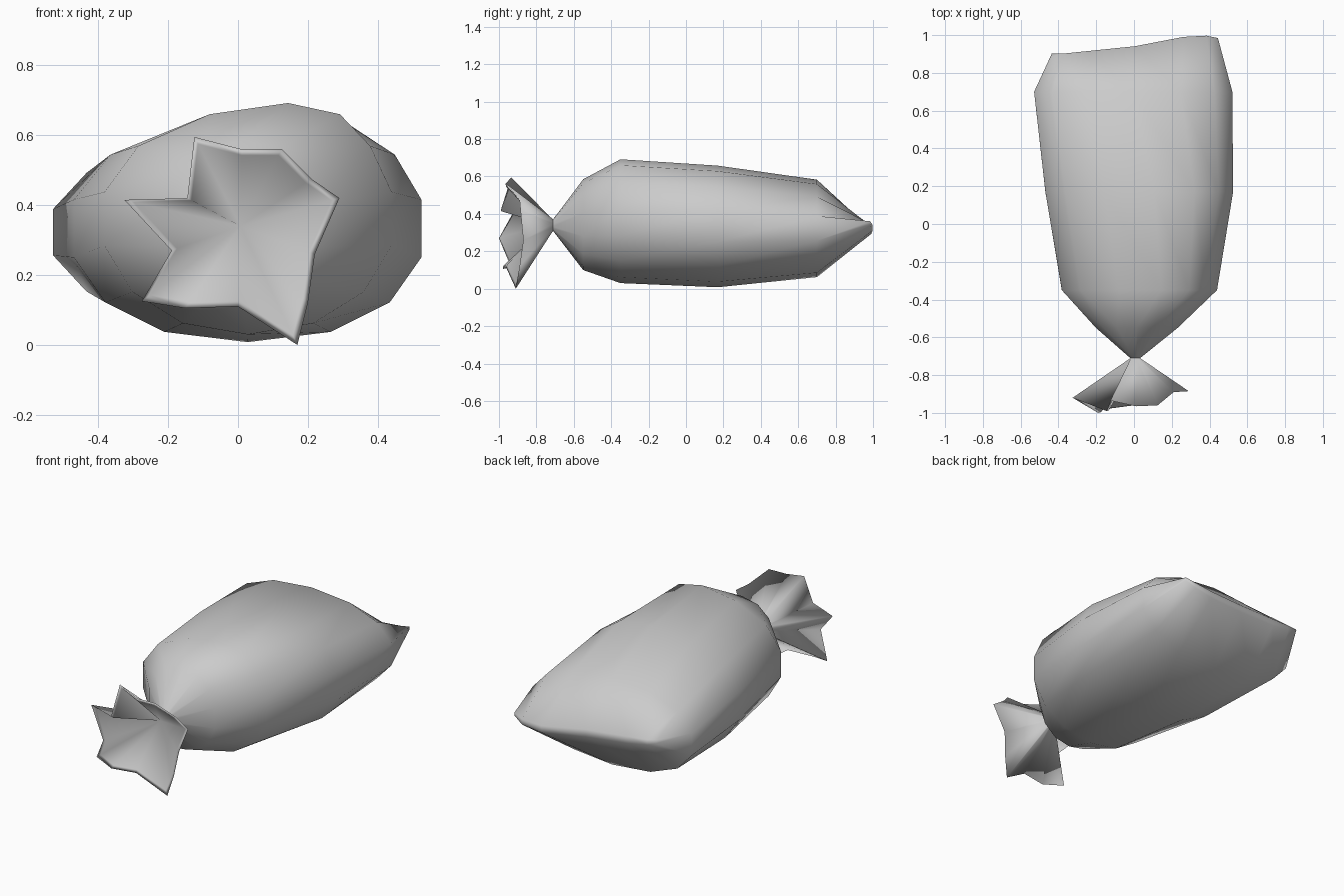
import bpy, math
from mathutils import Vector

if "Cube" in bpy.data.objects:
    bpy.data.objects.remove(bpy.data.objects["Cube"])

SIDES = 14


def loft(name, rings, angle, cap_end=None):
    """Skin equal-length rings; the last ring ends in strips or a centre point."""
    n = len(rings[0])
    verts = [v for r in rings for v in r]
    faces = []
    for k in range(len(rings) - 1):
        a, b = k * n, (k + 1) * n
        for i in range(n):
            j = (i + 1) % n
            faces.append((a + i, a + j, b + j, b + i))
    loop = list(range(len(verts) - n, len(verts)))
    if cap_end == 'strips':
        # bridge the narrow end loop from upper to lower edge
        loop = loop[n // 4 + 1:] + loop[:n // 4 + 1]
        for i in range(n // 2 - 1):
            faces.append((loop[i], loop[i + 1], loop[n - 2 - i], loop[n - 1 - i]))
    elif cap_end is not None:
        verts.append(cap_end)
        faces += [(loop[i], loop[(i + 1) % n], len(verts) - 1) for i in range(n)]
    me = bpy.data.meshes.new(name)
    me.from_pydata([tuple(v) for v in verts], [], faces)
    ob = bpy.data.objects.new(name, me)
    bpy.context.collection.objects.link(ob)
    bpy.ops.object.select_all(action='DESELECT')
    ob.select_set(True)
    bpy.context.view_layer.objects.active = ob
    bpy.ops.object.mode_set(mode='EDIT')
    bpy.ops.mesh.select_all(action='SELECT')
    bpy.ops.mesh.normals_make_consistent(inside=False)
    bpy.ops.object.mode_set(mode='OBJECT')
    bpy.ops.object.shade_smooth_by_angle(angle=math.radians(angle))
    return ob


def spow(v, e):
    return math.copysign(abs(v) ** e, v) if abs(v) > 1e-6 else 0.0


def section(y, x0, x1, z0, z1, peak=0.0, power=2.2):
    """Rounded cross-section; peak shifts the crown sideways."""
    reach = spow(math.cos(math.pi / SIDES / 2 * 2 / 2), 2 / power)
    pts = []
    for i in range(SIDES):
        a = 2 * math.pi * i / SIDES + math.pi / 2
        u = spow(math.cos(a), 2 / power) / reach
        w = spow(math.sin(a), 2 / power)
        x = (x0 + x1) / 2 + u * (x1 - x0) / 2 + peak * max(w, 0) ** 4
        pts.append(Vector((x, y, (z0 + z1) / 2 + w * (z1 - z0) / 2)))
    return pts


def seam_at(x):
    """Wavy rear edge of the sack: (y, z) for a given x."""
    pts = [(-0.44, 0.895, 0.39), (-0.35, 0.905, 0.365), (0, 0.94, 0.34),
           (0.2, 0.985, 0.31), (0.37, 1.0, 0.32), (0.45, 0.983, 0.355)]
    x = min(max(x, pts[0][0]), pts[-1][0])
    for (xa, ya, za), (xb, yb, zb) in zip(pts, pts[1:]):
        if x <= xb:
            t = (x - xa) / (xb - xa)
            return ya + (yb - ya) * t, za + (zb - za) * t


# Sack body: tied neck, full belly, pinched rear seam
body = [
    section(-0.71, -0.02, 0.033, 0.308, 0.372),
    section(-0.55, -0.205, 0.235, 0.10, 0.585),
    section(-0.35, -0.39, 0.447, 0.03, 0.692, peak=0.115, power=2.05),
    section(0.17, -0.478, 0.533, 0.008, 0.658, peak=0.08),
    section(0.70, -0.538, 0.53, 0.062, 0.583),
]
seam = []
for p in section(0, -0.44, 0.45, -0.022, 0.022, power=3):
    y, z = seam_at(p.x)
    # the left corner is split: upper lip short, lower lip long
    if p.x < -0.4:
        y -= p.z
    seam.append(Vector((p.x, y, z + p.z)))
loft("sack_body", body + [seam], 80, cap_end='strips')

# Flared ruffle: star-shaped rim folded back to the neck
rim = [Vector(p) for p in (
    (-0.125, -0.935, 0.595), (0.01, -0.965, 0.56), (0.125, -0.96, 0.56),
    (0.21, -0.89, 0.475), (0.29, -0.885, 0.42), (0.22, -0.87, 0.26),
    (0.20, -0.89, 0.12), (0.17, -0.91, 0.0), (0.0, -0.96, 0.11),
    (-0.15, -0.98, 0.105), (-0.275, -0.94, 0.125), (-0.19, -1.0, 0.27),
    (-0.325, -0.92, 0.415), (-0.145, -0.99, 0.42))]
neck = Vector((0.007, -0.71, 0.34))
base = []
for p in rim:
    d = Vector((p.x - neck.x, 0, p.z - neck.z)).normalized()
    base.append(neck + Vector((d.x * 0.026, 0, d.z * 0.032)))
inner = [Vector((neck.x + (p.x - neck.x) * 0.92, p.y + 0.004,
                 neck.z + (p.z - neck.z) * 0.92)) for p in rim]
loft("ruffle", [base, rim, inner], 180, cap_end=neck + Vector((0, -0.03, 0)))
